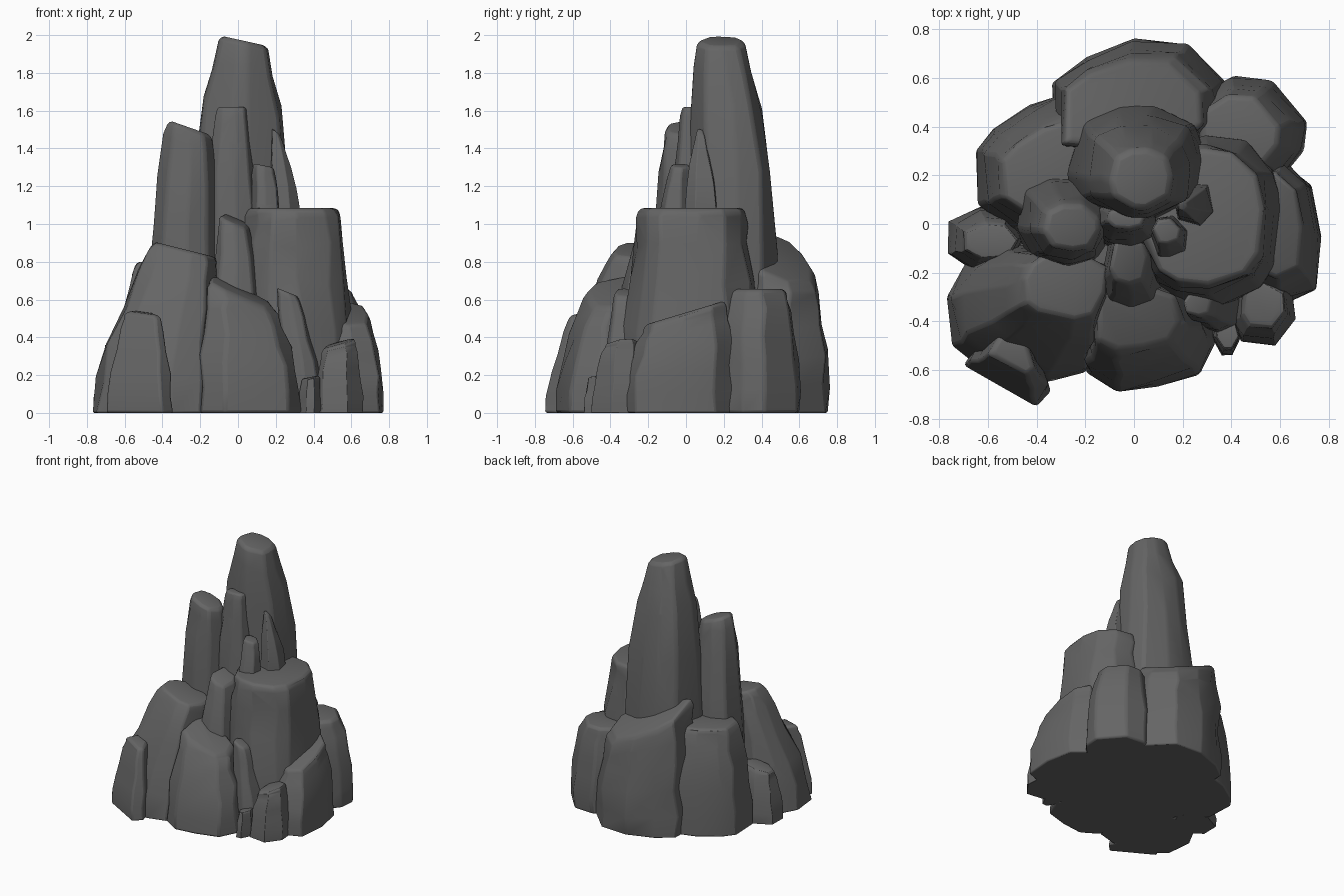
import bpy, bmesh, math, random

random.seed(7)

cube = bpy.data.objects.get("Cube")
if cube:
    bpy.data.objects.remove(cube)

stone = bpy.data.materials.new("dark grey stone")
stone.use_nodes = True
GREY = (0.13, 0.13, 0.13, 1)
stone.diffuse_color = GREY
stone.node_tree.nodes["Principled BSDF"].inputs["Base Color"].default_value = GREY


def outline(sides):
    """Irregular rounded polygon."""
    pts = []
    turn = random.uniform(0, math.tau)
    for i in range(sides):
        a = turn + math.tau * (i + random.uniform(-0.25, 0.25)) / sides
        c, s = math.cos(a), math.sin(a)
        r = (abs(c) ** 2.6 + abs(s) ** 2.6) ** (-1 / 2.6)
        pts.append((c * r, s * r))
    return pts


def fit_unit(pts):
    """Stretch an outline to fill the unit square."""
    lo = [min(p[k] for p in pts) for k in (0, 1)]
    hi = [max(p[k] for p in pts) for k in (0, 1)]
    return [[(p[k] - lo[k]) / (hi[k] - lo[k]) for k in (0, 1)] for p in pts]


def rock(name, base, top, height, tilt=(0, 0), z0=0, power=1.8, sides=9, bevel=0.025, plan=None):
    """Tapering boulder; base and top are (x0, x1, y0, y1), tilt slopes the cap."""
    shape = fit_unit(plan or outline(sides))
    count = len(shape)
    cx, cy = (top[0] + top[1]) / 2, (top[2] + top[3]) / 2
    bm = bmesh.new()
    rings = []
    for t in (0, 0.2, 0.42, 0.64, 0.82, 0.93, 1):
        s = t ** power
        x0, x1, y0, y1 = [b + (e - b) * s for b, e in zip(base, top)]
        wear = 0.03 if 0 < t < 1 else 0
        ring = []
        for u, v in shape:
            tx, ty = top[0] + u * (top[1] - top[0]), top[2] + v * (top[3] - top[2])
            cap = height + tilt[0] * (tx - cx) + tilt[1] * (ty - cy)
            du, dv, dz = [random.uniform(-wear, wear) for _ in range(3)]
            ring.append(bm.verts.new((x0 + (u + du) * (x1 - x0),
                                      y0 + (v + dv) * (y1 - y0),
                                      z0 + (t + dz) * (cap - z0))))
        rings.append(ring)
    for low, high in zip(rings, rings[1:]):
        for i in range(count):
            j = (i + 1) % count
            bm.faces.new((low[i], low[j], high[j], high[i]))
    bm.faces.new(rings[-1])
    bm.faces.new(rings[0][::-1])
    bmesh.ops.recalc_face_normals(bm, faces=bm.faces)
    # worn cap edge
    rim = [e for e in bm.edges if e.verts[0] in rings[-1] and e.verts[1] in rings[-1]]
    bmesh.ops.bevel(bm, geom=rim, offset=bevel, segments=2, profile=0.6, affect='EDGES')
    mesh = bpy.data.meshes.new(name)
    bm.to_mesh(mesh)
    bm.free()
    mesh.materials.append(stone)
    obj = bpy.data.objects.new(name, mesh)
    bpy.context.collection.objects.link(obj)
    # softened vertical ridges
    mod = obj.modifiers.new("worn ridges", 'BEVEL')
    mod.width, mod.segments = bevel * 0.6, 2
    mod.limit_method, mod.angle_limit = 'ANGLE', math.radians(22)
    bpy.ops.object.select_all(action='DESELECT')
    obj.select_set(True)
    bpy.context.view_layer.objects.active = obj
    bpy.ops.object.shade_smooth_by_angle(angle=math.radians(32))


# solid centre under the spires
rock("inner_core", (-0.4, 0.45, -0.4, 0.4), (-0.3, 0.3, -0.2, 0.3), 0.6)

# tall spires
rock("main_spire", (-0.27, 0.3, 0.0, 0.48), (-0.10, 0.16, 0.06, 0.31), 1.97, (-0.22, 0),
     power=3.8, sides=10, bevel=0.03)
rock("left_spire", (-0.49, -0.07, -0.18, 0.21), (-0.37, -0.14, -0.11, 0.08), 1.51, (-0.35, 0),
     power=3)
rock("front_slab", (-0.18, 0.11, -0.1, 0.12), (-0.11, 0.045, -0.02, 0.07), 1.62,
     z0=0.6, power=2.2, sides=8, bevel=0.015)

# flat column with the small shards standing on it
rock("flat_column", (0.0, 0.64, -0.34, 0.38), (0.04, 0.53, -0.25, 0.31), 1.085,
     power=1.7, sides=13, bevel=0.03)
rock("small_pillar", (0.06, 0.23, -0.15, 0.04), (0.08, 0.19, -0.08, 0.02), 1.31, (-0.2, 0),
     z0=0.95, sides=7, bevel=0.012)
rock("pointed_shard", (0.17, 0.33, -0.01, 0.17), (0.18, 0.22, 0.055, 0.09), 1.49, (-0.8, 0),
     z0=1.0, power=2, sides=6, bevel=0.006)

# front boulders
rock("front_left_boulder", (-0.77, -0.08, -0.65, -0.08), (-0.45, -0.11, -0.39, -0.12), 0.865,
     (-0.25, 0), power=1.6,
     plan=[(-0.77, -0.3), (-0.75, -0.5), (-0.65, -0.58), (-0.35, -0.65), (-0.2, -0.61),
           (-0.1, -0.42), (-0.08, -0.2), (-0.3, -0.08), (-0.6, -0.1), (-0.7, -0.17)])
rock("front_left_foot", (-0.7, -0.34, -0.75, -0.42), (-0.60, -0.41, -0.62, -0.46), 0.53,
     (-0.1, 0.1), power=1.6, bevel=0.02,
     plan=[(-0.7, -0.58), (-0.4, -0.75), (-0.34, -0.69), (-0.4, -0.5), (-0.6, -0.42)])
rock("front_boulder", (-0.2, 0.34, -0.69, -0.2), (-0.15, 0.19, -0.52, -0.25), 0.64,
     (-0.45, 0.2), power=1.9,
     plan=[(-0.2, -0.61), (-0.07, -0.69), (0.1, -0.67), (0.27, -0.62), (0.34, -0.48),
           (0.3, -0.28), (0.1, -0.2), (-0.2, -0.25)])
rock("middle_shard", (-0.15, 0.15, -0.39, -0.05), (-0.1, 0.06, -0.25, -0.06), 1.02, (-0.4, 0.2),
     power=2.6, sides=8, bevel=0.02)
rock("leaning_shard", (0.24, 0.46, -0.45, -0.24), (0.2, 0.32, -0.38, -0.28), 0.64, (-0.4, 0),
     power=1.5, sides=7, bevel=0.015)
rock("front_right_stone", (0.4, 0.66, -0.5, -0.2), (0.45, 0.62, -0.42, -0.24), 0.37, (0.3, 0.1),
     power=2, sides=7, bevel=0.02)
rock("front_right_pebble", (0.32, 0.44, -0.54, -0.36), (0.34, 0.43, -0.51, -0.4), 0.19, (0.2, 0),
     sides=6, bevel=0.012)

# side and back boulders
rock("right_boulder", (0.4, 0.77, -0.33, 0.26), (0.46, 0.69, -0.22, 0.21), 0.53, (0, 0.3),
     power=2.2,
     plan=[(0.4, 0.2), (0.6, 0.26), (0.73, 0.16), (0.77, -0.05), (0.75, -0.27),
           (0.6, -0.33), (0.4, -0.25)])
rock("back_right_boulder", (0.25, 0.71, 0.18, 0.6), (0.28, 0.6, 0.24, 0.53), 0.655,
     power=2.5,
     plan=[(0.25, 0.25), (0.6, 0.18), (0.7, 0.3), (0.71, 0.42), (0.56, 0.59), (0.4, 0.6),
           (0.25, 0.5)])
rock("back_boulder", (-0.33, 0.39, 0.25, 0.75), (-0.28, 0.28, 0.3, 0.67), 0.83, (-0.4, -0.42),
     power=2.8,
     plan=[(-0.33, 0.3), (0.2, 0.25), (0.39, 0.4), (0.38, 0.58), (0.22, 0.74), (0, 0.75),
           (-0.2, 0.68), (-0.32, 0.59)])
rock("back_left_boulder", (-0.65, -0.15, -0.02, 0.53), (-0.54, -0.15, 0.04, 0.42), 0.8,
     power=2.4,
     plan=[(-0.64, 0.08), (-0.5, -0.02), (-0.2, 0), (-0.15, 0.4), (-0.3, 0.53), (-0.43, 0.49),
           (-0.58, 0.39), (-0.65, 0.3)])
rock("left_stone", (-0.76, -0.45, -0.19, 0.07), (-0.69, -0.48, -0.14, 0.0), 0.4, (0.2, 0),
     power=2, sides=7, bevel=0.02)
